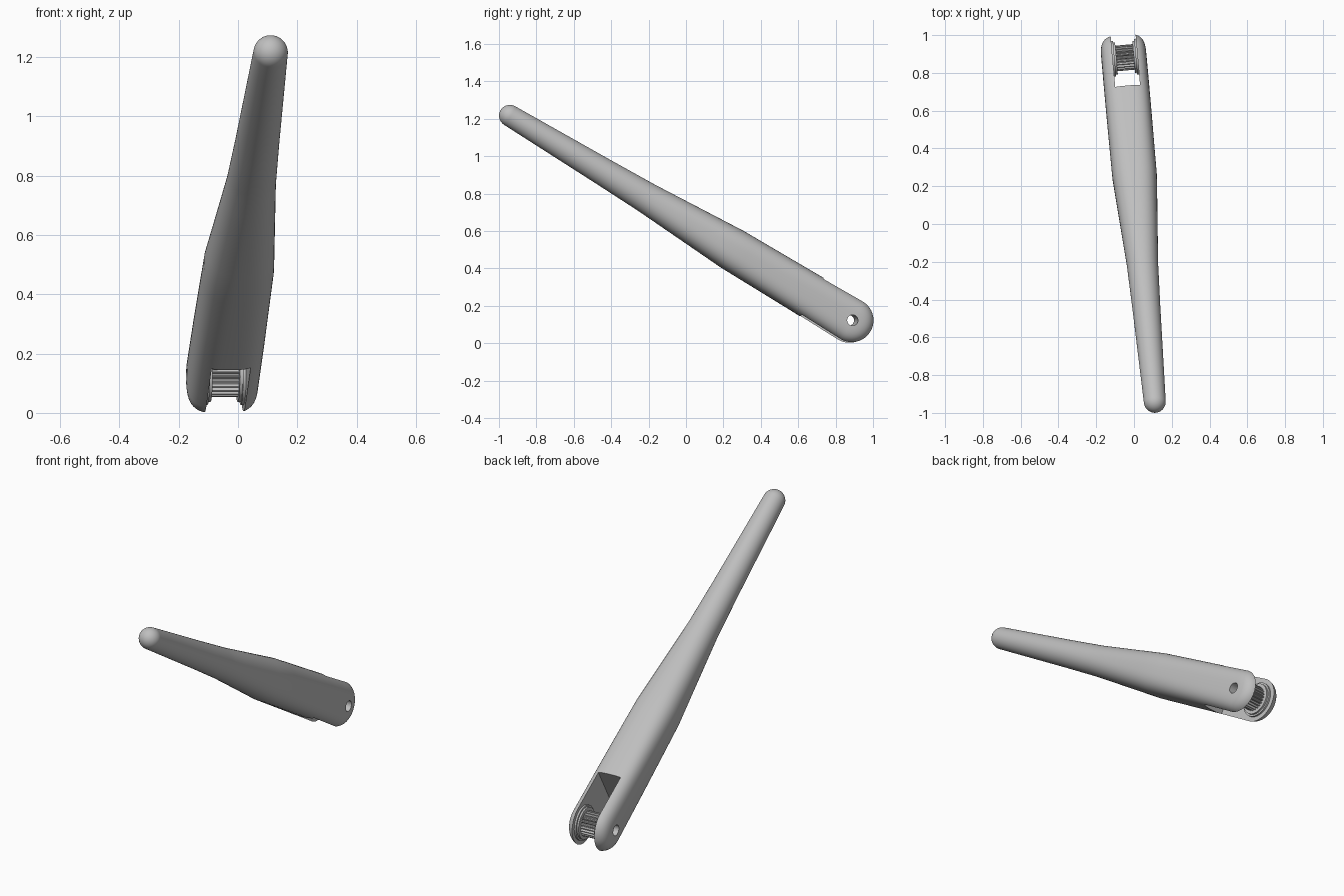
import bpy, bmesh
from math import sin, cos, pi
from mathutils import Vector, Matrix

cube = bpy.data.objects.get("Cube")
if cube:
    bpy.data.objects.remove(cube, do_unlink=True)

grey = bpy.data.materials.new("light_grey")
grey.use_nodes = True
grey.diffuse_color = (0.52, 0.52, 0.52, 1)
grey.node_tree.nodes["Principled BSDF"].inputs["Base Color"].default_value = (0.52, 0.52, 0.52, 1)

# Local frame: X along the pin, Y from tip to fork, Z up; origin at the pin
pin = Vector((-0.053, 0.88, 0.122))
tip = Vector((0.11, -0.94, 1.215))
length = (tip - pin).length
along = (pin - tip).normalized()
across = along.cross(Vector((0, 0, 1))).normalized()
frame = Matrix((across, along, across.cross(along))).transposed().to_4x4()
frame.translation = pin
SLOT_X = 0.006


def finish(name, bm):
    bmesh.ops.remove_doubles(bm, verts=bm.verts, dist=1e-5)
    bmesh.ops.recalc_face_normals(bm, faces=bm.faces)
    mesh = bpy.data.meshes.new(name)
    bm.to_mesh(mesh)
    bm.free()
    mesh.materials.append(grey)
    obj = bpy.data.objects.new(name, mesh)
    bpy.context.collection.objects.link(obj)
    obj.matrix_world = frame
    return obj


def select(obj):
    bpy.ops.object.select_all(action='DESELECT')
    obj.select_set(True)
    bpy.context.view_layer.objects.active = obj


def bridge(bm, rows, closed=False):
    rows = [[bm.verts.new(p) for p in row] for row in rows]
    pairs = list(zip(rows, rows[1:])) + ([(rows[-1], rows[0])] if closed else [])
    for a, b in pairs:
        for i in range(len(a)):
            j = (i + 1) % len(a)
            bm.faces.new((a[i], a[j], b[j], b[i]))


def section(w, h, n, count=64):
    # Superellipse outline
    def power(v):
        return (1 if v >= 0 else -1) * abs(v) ** (2 / n)
    return [(w * power(cos(2 * pi * i / count)), h * power(sin(2 * pi * i / count)))
            for i in range(count)]


def collar(name, x0, x1, inner, outer, teeth=0):
    # Annulus around the pin, optionally toothed
    count = teeth * 4 if teeth else 64

    def circle(x, r, toothed):
        return [(x, (r - (0.011 if toothed and i % 4 > 1 else 0)) * cos(2 * pi * i / count),
                 (r - (0.011 if toothed and i % 4 > 1 else 0)) * sin(2 * pi * i / count))
                for i in range(count)]
    bm = bmesh.new()
    bridge(bm, [circle(x0, inner, False), circle(x0, outer, teeth),
                circle(x1, outer, teeth), circle(x1, inner, False)], closed=True)
    obj = finish(name, bm)
    select(obj)
    bpy.ops.object.shade_smooth_by_angle(angle=pi / 6)
    return obj


# Arm: rounded fork end, tapering shaft, hemispherical tip
stations = [(0, 0.12, 0.124, 3.3), (0.3, 0.12, 0.119, 3.1), (0.74, 0.118, 0.115, 2.6),
            (1.28, 0.083, 0.083, 2.1), (1.55, 0.074, 0.074, 2), (length, 0.058, 0.058, 2)]
rows = []
for k in range(16, 0, -1):
    a = pi / 2 * k / 16
    rows.append([(x, abs(z) * sin(a), z * cos(a)) for x, z in section(*stations[0][1:])])
for s, e in zip(stations, stations[1:]):
    for k in range(6):
        u, w, h, n = [p + (q - p) * k / 6 for p, q in zip(s, e)]
        rows.append([(x, -u, z) for x, z in section(w, h, n)])
for k in range(13):
    a = pi / 2 * k / 12
    rows.append([(x * cos(a), -length - 0.06 * sin(a), z * cos(a))
                 for x, z in section(*stations[-1][1:])])
bm = bmesh.new()
bridge(bm, rows)
arm = finish("forked_arm", bm)

# Fork slot and pin hole
bm = bmesh.new()
bmesh.ops.create_cube(bm, size=1, matrix=Matrix.Translation((SLOT_X, 0.078, 0))
                      @ Matrix.Diagonal((0.132, 0.644, 0.6, 1)))
slot = finish("slot_cutter", bm)
bm = bmesh.new()
bmesh.ops.create_cone(bm, cap_ends=True, segments=40, radius1=0.029, radius2=0.029, depth=0.6,
                      matrix=Matrix.Rotation(pi / 2, 4, 'Y'))
hole = finish("hole_cutter", bm)
for cutter in (slot, hole):
    cutter.hide_render = True
    select(arm)
    mod = arm.modifiers.new("cut", 'BOOLEAN')
    mod.operation = 'DIFFERENCE'
    mod.solver = 'EXACT'
    mod.object = cutter
    bpy.context.view_layer.update()
    bpy.ops.object.modifier_apply(modifier=mod.name)
    bpy.data.objects.remove(cutter, do_unlink=True)
select(arm)
bpy.ops.object.shade_smooth_by_angle(angle=pi / 6)

# Toothed pulley with flanges, and bosses on the inner fork walls
collar("toothed_pulley", SLOT_X - 0.047, SLOT_X + 0.047, 0.029, 0.068, teeth=24)
for side, label in ((-1, "right"), (1, "left")):
    collar(label + "_pulley_flange", SLOT_X + side * 0.046, SLOT_X + side * 0.056, 0.029, 0.085)
    collar(label + "_fork_boss", SLOT_X + side * 0.056, SLOT_X + side * 0.068, 0.029, 0.095)
